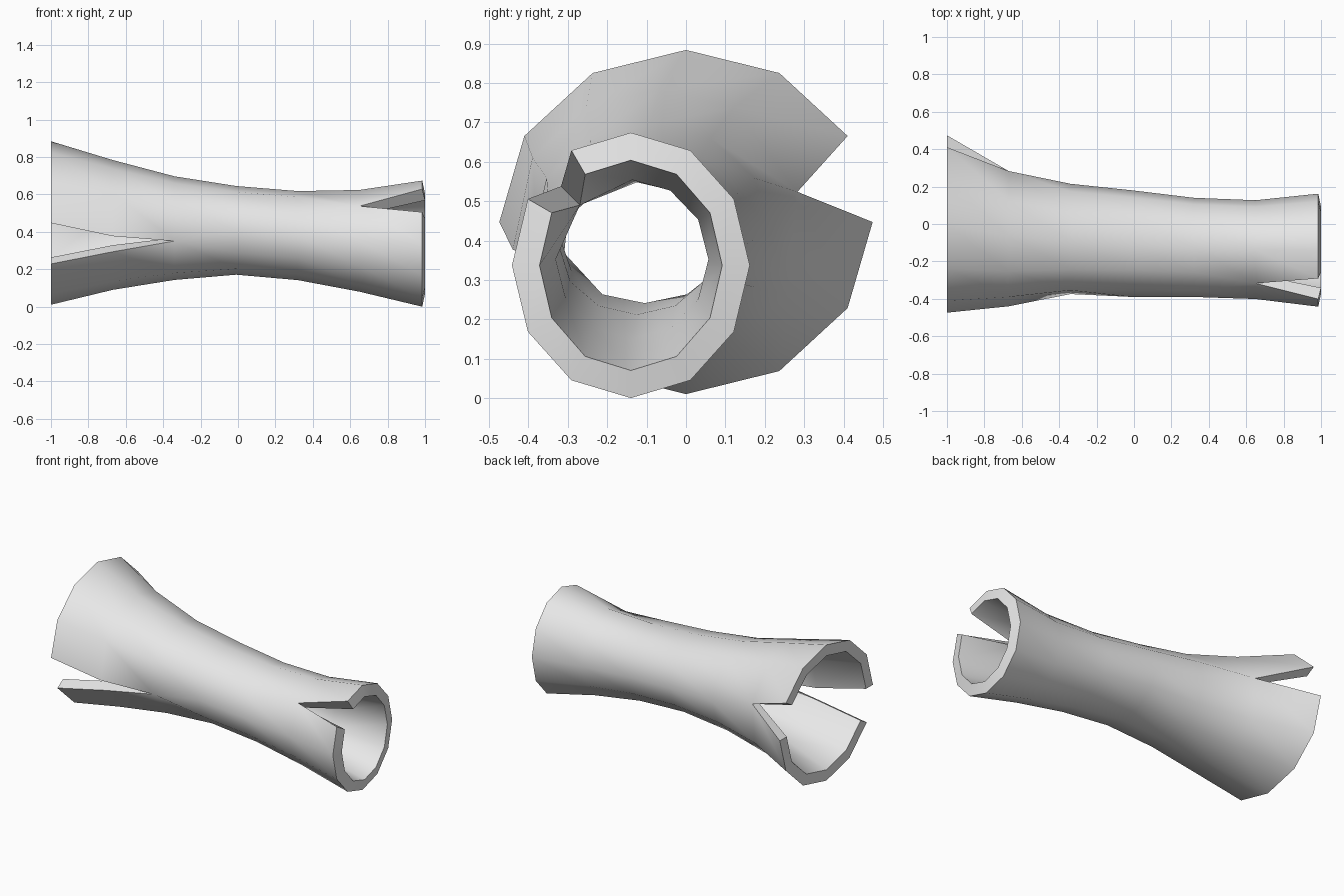
import bpy, bmesh
from math import cos, sin, tau

cube = bpy.data.objects.get("Cube")
if cube:
    bpy.data.objects.remove(cube, do_unlink=True)

SIDES = 12
WALL = 0.07

# Cross-sections along the tube: x, centre y, centre z, radius y, radius z
rings = [
    (-1.00, 0.0, 0.447, 0.474, 0.437),
    (-0.67, -0.066, 0.437, 0.374, 0.347),
    (-0.34, -0.09, 0.42, 0.305, 0.277),
    (-0.01, -0.105, 0.408, 0.285, 0.237),
    (0.32, -0.125, 0.38, 0.265, 0.238),
    (0.65, -0.137, 0.352, 0.264, 0.272),
    (0.985, -0.14, 0.337, 0.302, 0.337),
]
last = len(rings) - 1

# V-shaped splits: removed (segment, side) cells, and (ring, side) tips
removed = {(0, 0), (0, 6), (1, 6), (5, 4)}
tips = {(1, 0), (2, 6), (5, 4)}


def make_layer(bm, inset):
    """Grid of vertices, with the two corners at each split tip merged."""
    grid = {}
    for r, (x, cy, cz, ry, rz) in enumerate(rings):
        if inset and r == last:
            x = 1.0
        for k in range(SIDES):
            a = tau * k / SIDES
            grid[r, k] = bm.verts.new(
                (x, cy + (ry - inset) * cos(a), cz + (rz - inset) * sin(a)))
    # Narrow the long split halfway along
    grid[1, 6].co.z -= 0.06
    grid[1, 7].co.z += 0.03
    for r, k in tips:
        a, b = grid[r, k], grid[r, k + 1]
        a.co = (a.co + b.co) / 2
        bm.verts.remove(b)
        grid[r, k + 1] = a
    return grid


bm = bmesh.new()
outer = make_layer(bm, 0)
inner = make_layer(bm, WALL)
pair = {outer[key]: inner[key] for key in outer}

# Outer and inner walls
for grid in (outer, inner):
    for s in range(last):
        for k in range(SIDES):
            if (s, k) in removed:
                continue
            n = (k + 1) % SIDES
            loop = [grid[s, k], grid[s, n], grid[s + 1, n], grid[s + 1, k]]
            bm.faces.new(list(dict.fromkeys(loop)))

# End rims and split edges
open_edges = [e for e in bm.edges if e.is_boundary and e.verts[0] in pair]
for e in open_edges:
    a, b = e.verts
    bm.faces.new((a, b, pair[b], pair[a]))
bmesh.ops.recalc_face_normals(bm, faces=bm.faces[:])

mesh = bpy.data.meshes.new("split_tube")
bm.to_mesh(mesh)
bm.free()
tube = bpy.data.objects.new("split_tube", mesh)
bpy.context.collection.objects.link(tube)

# Plain grey material
grey = bpy.data.materials.new("light_grey")
grey.use_nodes = True
colour = (0.8, 0.8, 0.8, 1)
grey.diffuse_color = colour
grey.node_tree.nodes["Principled BSDF"].inputs["Base Color"].default_value = colour
mesh.materials.append(grey)

bpy.ops.object.select_all(action="DESELECT")
tube.select_set(True)
bpy.context.view_layer.objects.active = tube
bpy.ops.object.shade_smooth_by_angle(angle=tau / 8)
